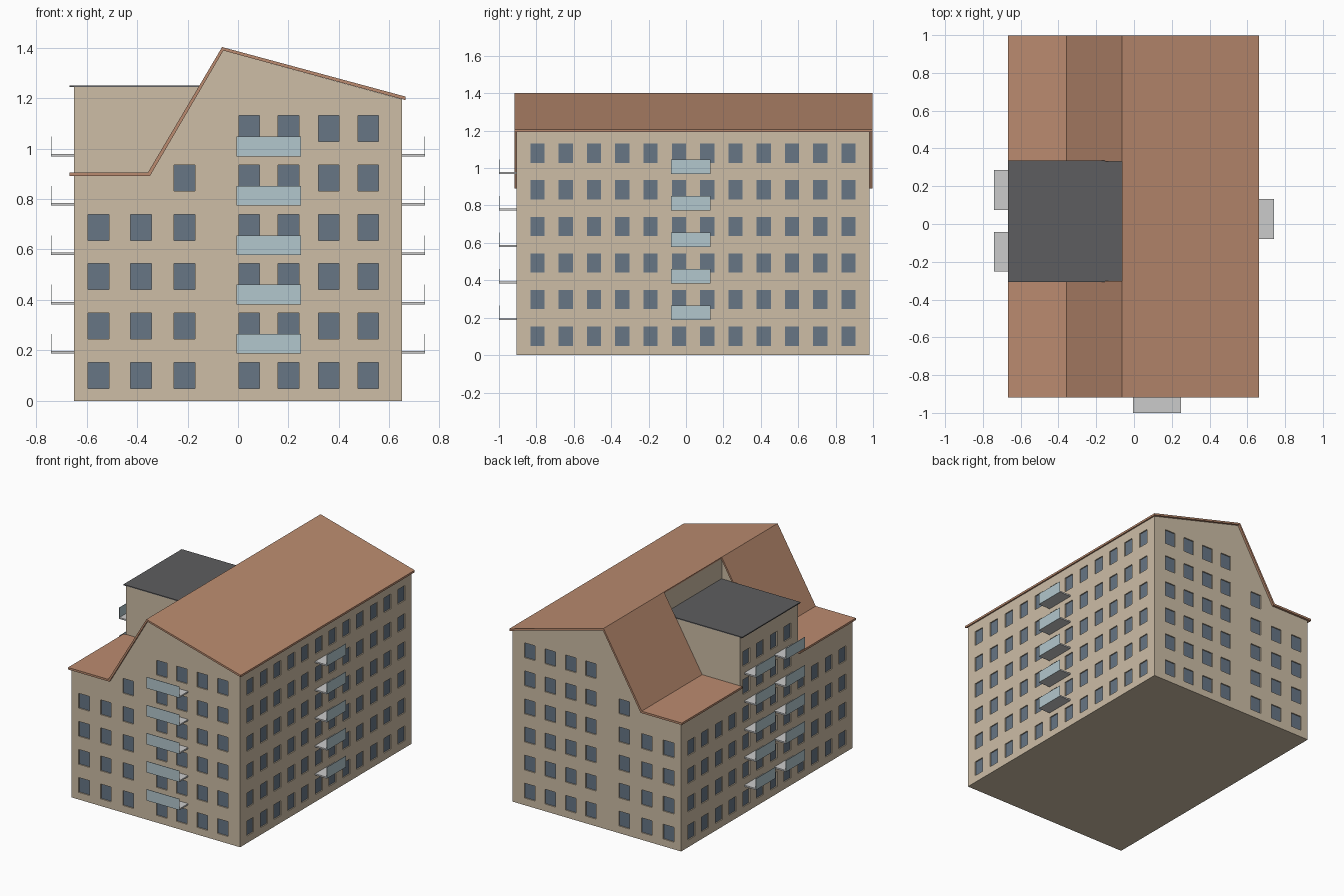
import bpy, bmesh

if "Cube" in bpy.data.objects:
    bpy.data.objects.remove(bpy.data.objects["Cube"])

Y0, Y1, W = -0.905, 0.982, 0.65      # wall planes
D0, D1, DZ = -0.303, 0.332, 1.243    # dormer extent in y and its top
STEP = 0.1955                        # storey height


def mat(name, r, g, b):
    m = bpy.data.materials.new(name)
    m.diffuse_color = (r, g, b, 1)
    m.use_nodes = True
    m.node_tree.nodes["Principled BSDF"].inputs["Base Color"].default_value = m.diffuse_color
    return m


WALL = mat("render_wall", 0.61, 0.51, 0.38)
TILE = mat("clay_roof", 0.50, 0.26, 0.16)
DARK = mat("dark_roof", 0.11, 0.11, 0.115)
PANE = mat("window_pane", 0.135, 0.18, 0.235)
SLAB = mat("concrete", 0.58, 0.58, 0.56)
GLASS = mat("balcony_panel", 0.45, 0.57, 0.61)


def prism(bm, pts, y0, y1):
    """Extrude an x-z outline from y0 to y1."""
    f = bm.faces.new([bm.verts.new((x, y0, z)) for x, z in pts])
    ext = bmesh.ops.extrude_face_region(bm, geom=[f])["geom"]
    vs = [v for v in ext if isinstance(v, bmesh.types.BMVert)]
    bmesh.ops.translate(bm, verts=vs, vec=(0, y1 - y0, 0))


def box(bm, x0, x1, y0, y1, z0, z1):
    prism(bm, [(x0, z0), (x1, z0), (x1, z1), (x0, z1)], min(y0, y1), max(y0, y1))


def make(name, bm, material=None):
    bmesh.ops.recalc_face_normals(bm, faces=bm.faces[:])
    me = bpy.data.meshes.new(name)
    bm.to_mesh(me)
    bm.free()
    ob = bpy.data.objects.new(name, me)
    bpy.context.collection.objects.link(ob)
    if material:
        me.materials.append(material)
    return ob


def cut(ob, bm):
    """Subtract a bmesh from an object and discard the cutter."""
    tool = make("cutter", bm)
    tool.hide_render = True
    m = ob.modifiers.new("cut", 'BOOLEAN')
    m.operation, m.solver, m.object = 'DIFFERENCE', 'EXACT', tool
    bpy.context.view_layer.objects.active = ob
    bpy.ops.object.modifier_apply(modifier=m.name)
    bpy.data.objects.remove(tool)


# Main body, carved to the gable outline at both ends and to the flat dormer between
bm = bmesh.new()
prism(bm, [(-W, 0), (W, 0), (W, 1.195), (-0.058, 1.388), (-W, 1.388)], Y0, Y1)
body = make("building_walls", bm, WALL)
slope = [(-0.8, 0.891), (-0.349, 0.891), (-0.058, 1.388), (0, 1.487), (-0.8, 1.487)]
for a, b in ((-1.2, D0), (D1, 1.2)):
    bm = bmesh.new()
    prism(bm, slope, a, b)
    cut(body, bm)
bm = bmesh.new()
box(bm, -0.8, -0.058, D0 - 0.01, D1 + 0.01, DZ, 1.6)
cut(body, bm)

# Windows: recesses cut in the walls, with panes set inside
holes, panes = bmesh.new(), bmesh.new()
for row in range(6):
    z0 = 0.05 + STEP * row
    z1 = z0 + 0.103
    for i, x in enumerate((-0.553, -0.384, -0.212, 0.045, 0.2, 0.359, 0.516)):
        if (i < 2 and row > 3) or (i == 2 and row > 4):
            continue
        for y, s in ((Y0, 1), (Y1, -1)):
            box(holes, x - 0.041, x + 0.041, y - s * 0.05, y + s * 0.01, z0, z1)
            box(panes, x - 0.041, x + 0.041, y + s * 0.008, y + s * 0.02, z0, z1)
    for i in range(12):
        y = -0.794 + 0.1512 * i
        for s in (-1, 1):
            if s < 0 and row > 3 and not 4 <= i <= 7:
                continue
            a, b = sorted((s * (W + 0.05), s * (W - 0.01)))
            box(holes, a, b, y - 0.038, y + 0.038, z0, z1)
            a, b = sorted((s * (W - 0.008), s * (W - 0.02)))
            box(panes, a, b, y - 0.038, y + 0.038, z0, z1)
cut(body, holes)
make("window_panes", panes, PANE)

# Clay roof: continuous long pitch, steep pitch and eave interrupted by the dormer
bm = bmesh.new()
prism(bm, [(-0.063, 1.402), (0.663, 1.206), (0.663, 1.192), (-0.058, 1.388)], -0.918, 0.998)
make("roof_long_pitch", bm, TILE)
bm = bmesh.new()
for a, b in ((-0.918, D0), (D1, 0.998)):
    prism(bm, [(-0.667, 0.891), (-0.349, 0.891), (-0.058, 1.388),
               (-0.063, 1.402), (-0.357, 0.905), (-0.667, 0.905)], a, b)
make("roof_steep_pitch", bm, TILE)

# Flat dark roof on the dormer
bm = bmesh.new()
box(bm, -0.668, -0.06, D0 - 0.003, D1 + 0.003, DZ, DZ + 0.007)
make("dormer_roof", bm, DARK)

# Balconies: floor slab and a thin panel along the outer edge
slabs, panels = bmesh.new(), bmesh.new()
for i in range(5):
    z = 0.187 + STEP * i
    box(slabs, -0.005, 0.249, -0.997, Y0, z, z + 0.01)
    box(panels, -0.005, 0.249, -1.0, -0.997, z, z + 0.078)
    for s, a, b in ((1, -0.08, 0.132), (-1, 0.075, 0.287), (-1, -0.251, -0.043)):
        x0, x1 = sorted((s * W, s * 0.738))
        box(slabs, x0, x1, a, b, z, z + 0.01)
        x0, x1 = sorted((s * 0.738, s * 0.741))
        box(panels, x0, x1, a, b, z, z + 0.078)
make("balcony_slabs", slabs, SLAB)
make("balcony_panels", panels, GLASS)
